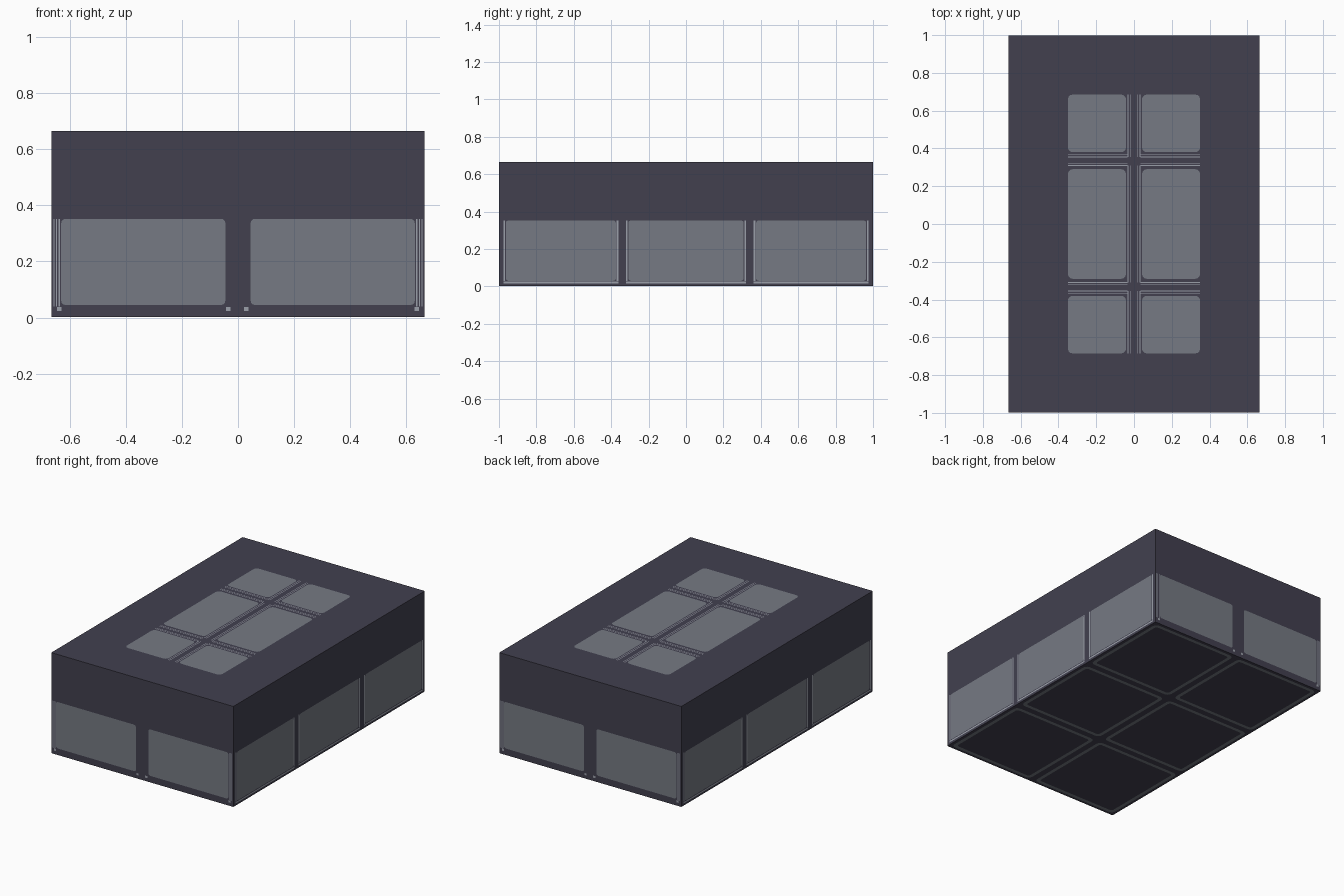
import bpy, bmesh, math
from mathutils import Vector

if "Cube" in bpy.data.objects:
    bpy.data.objects.remove(bpy.data.objects["Cube"])

W, L, H = 2 / 3, 1.0, 2 / 3      # half width, half length, height


def material(name, rgb):
    m = bpy.data.materials.new(name)
    m.diffuse_color = (*rgb, 1)
    m.use_nodes = True
    m.node_tree.nodes["Principled BSDF"].inputs["Base Color"].default_value = m.diffuse_color
    return m


DARK = material("dark slate", (0.054, 0.051, 0.078))
GREY = material("panel grey", (0.180, 0.195, 0.227))
PALE = material("pale trim", (0.33, 0.35, 0.40))

# Each side: centre point at the surface, right direction, up direction
X, Y, Z = Vector((1, 0, 0)), Vector((0, 1, 0)), Vector((0, 0, 1))
SIDES = {
    "front": (-Y * L, X, Z), "back": (Y * L, -X, Z),
    "right": (X * W, Y, Z), "left": (-X * W, -Y, Z),
    "top": (Z * H, X, Y), "bottom": (Z * 0, -X, Y),
}


def outline(u0, v0, u1, v1, r):
    """Rectangle with rounded corners, counter-clockwise."""
    if r == 0:
        return [(u0, v0), (u1, v0), (u1, v1), (u0, v1)]
    pts = []
    corners = [(u1 - r, v1 - r), (u0 + r, v1 - r), (u0 + r, v0 + r), (u1 - r, v0 + r)]
    for i, (cu, cv) in enumerate(corners):
        for k in range(4):
            a = math.radians(90 * i + 30 * k)
            pts.append((cu + r * math.cos(a), cv + r * math.sin(a)))
    return pts


def plates(name, side, rects, mat, r=0.0):
    """Flat inlays lying on one side of the block."""
    o, u, v = SIDES[side]
    bm = bmesh.new()
    for rect in rects:
        bm.faces.new([bm.verts.new(o + u * a + v * b) for a, b in outline(*rect, r)])
    finish(name, bm, mat)


def finish(name, bm, mat):
    me = bpy.data.meshes.new(name)
    bm.to_mesh(me)
    bm.free()
    me.materials.append(mat)
    ob = bpy.data.objects.new(name, me)
    bpy.context.collection.objects.link(ob)


# Solid block, a hair smaller so the inlays sit on the outer size
bm = bmesh.new()
bmesh.ops.create_cube(bm, size=1)
e = 0.0015
for p in bm.verts:
    p.co = Vector((p.co.x * 2 * (W - e), p.co.y * 2 * (L - e), H / 2 + p.co.z * (H - 2 * e)))
finish("block", bm, DARK)

# Front and back: two window panels with fine trim at the outer edges
for s in ("front", "back"):
    plates(s + "_panels", s, [(-0.63, 0.045, -0.045, 0.352), (0.045, 0.045, 0.63, 0.352)], GREY, 0.015)
    trim = []
    for a in (0.637, 0.647, 0.656):
        trim += [(a - 0.002, 0.04, a + 0.002, 0.352), (-a - 0.002, 0.04, -a + 0.002, 0.352)]
    for a in (-0.637, -0.035, 0.03, 0.637):
        trim.append((a - 0.008, 0.024, a + 0.008, 0.038))
    plates(s + "_trim", s, trim, PALE)

# Left and right: three panels, each with a thin trim on sides and foot
for s in ("right", "left"):
    spans = [(-0.963, -0.375), (-0.308, 0.308), (0.375, 0.963)]
    plates(s + "_panels", s, [(a, 0.03, b, 0.352) for a, b in spans], GREY, 0.012)
    trim = []
    for a, b in spans:
        trim += [(a - 0.013, 0.028, a - 0.004, 0.352), (b + 0.004, 0.028, b + 0.013, 0.352),
                 (a - 0.013, 0.016, b + 0.013, 0.025)]
    plates(s + "_trim", s, trim, PALE)

# Top: two by three panels divided by double lines
xs = [(-0.35, -0.042), (0.042, 0.35)]
ys = [(-0.685, -0.38), (-0.29, 0.29), (0.38, 0.685)]
plates("top_panels", "top", [(a, c, b, d) for a, b in xs for c, d in ys], GREY, 0.025)
lines = []
for sx in (-1, 1):
    for c, d in ((-0.685, -0.355), (-0.31, 0.31), (0.355, 0.685)):
        for x in (0.02, 0.032):
            lines.append((sx * x - 0.002, c, sx * x + 0.002, d))
    for sy in (-1, 1):
        for y in (0.31, 0.322, 0.355, 0.367):
            a, b = sorted((sx * 0.035, sx * 0.35))
            lines.append((a, sy * y - 0.002, b, sy * y + 0.002))
plates("top_trim", "top", lines, PALE)

# Bottom: a rounded grey outline around each of the six cells
o, u, v = SIDES["bottom"]
bm = bmesh.new()
for cx in (-1 / 3, 1 / 3):
    for cy in (-2 / 3, 0, 2 / 3):
        loops = []
        for h, r in ((0.313, 0.03), (0.29, 0.015)):
            pts = outline(cx - h, cy - h, cx + h, cy + h, r)
            loops.append([bm.verts.new(o + u * a + v * b) for a, b in pts])
        out, inn = loops
        for i in range(len(out)):
            j = (i + 1) % len(out)
            bm.faces.new((out[i], out[j], inn[j], inn[i]))
finish("bottom_outlines", bm, GREY)
